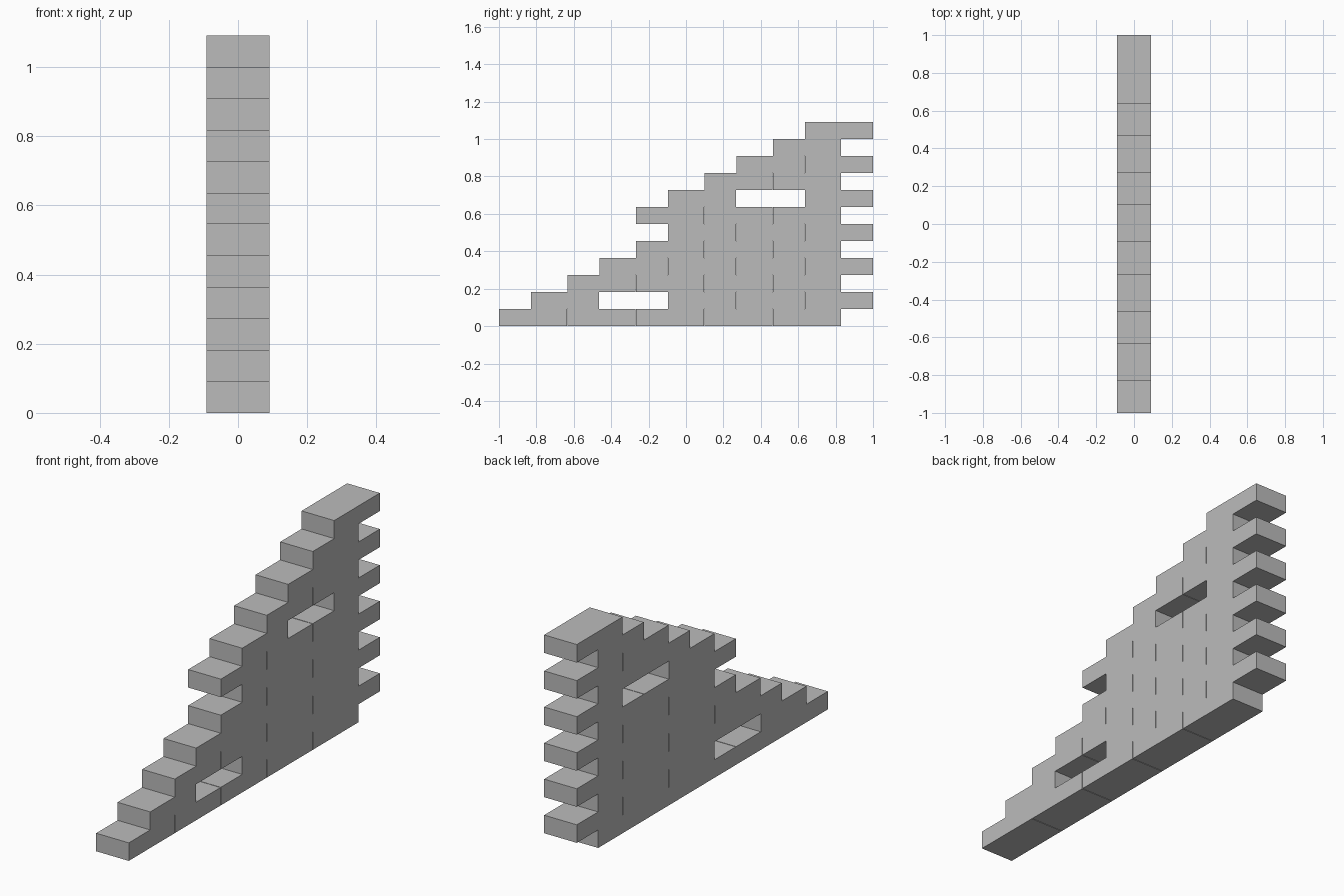
import bpy

# Remove the default object
cube = bpy.data.objects.get("Cube")
if cube:
    bpy.data.objects.remove(cube, do_unlink=True)

# One plain grey for every brick
GREY = (0.5, 0.5, 0.5, 1.0)
grey = bpy.data.materials.new("stone grey")
grey.use_nodes = True
grey.diffuse_color = GREY
grey.node_tree.nodes["Principled BSDF"].inputs["Base Color"].default_value = GREY

LENGTH, WIDTH, HEIGHT = 0.3635, 0.182, 0.0909
PITCH = 0.3665                             # brick length plus a hairline joint
COUNTS = [5, 5, 4, 4, 3, 3, 3, 3, 2, 2, 1, 1]   # bricks per course
HOLES = {(1, 3), (7, 1)}                   # (course, brick from the back) left out


def add_brick(name, back, course):
    """Place a brick whose rear end lies at y = back."""
    bpy.ops.mesh.primitive_cube_add(
        size=1, location=(0, back - LENGTH / 2, (course + 0.5) * HEIGHT))
    brick = bpy.context.object
    brick.name = name
    brick.scale = (WIDTH, LENGTH, HEIGHT)
    bpy.ops.object.transform_apply(location=False, rotation=False, scale=True)
    brick.data.materials.append(grey)


# Stepped wall in running bond, odd courses reaching half a brick further back
for course, count in enumerate(COUNTS):
    rear = 1.0 if course % 2 else -1.0 + 4 * PITCH + LENGTH
    for i in range(count):
        if (course, i) not in HOLES:
            add_brick(f"course_{course + 1}_brick_{i + 1}", rear - i * PITCH, course)
